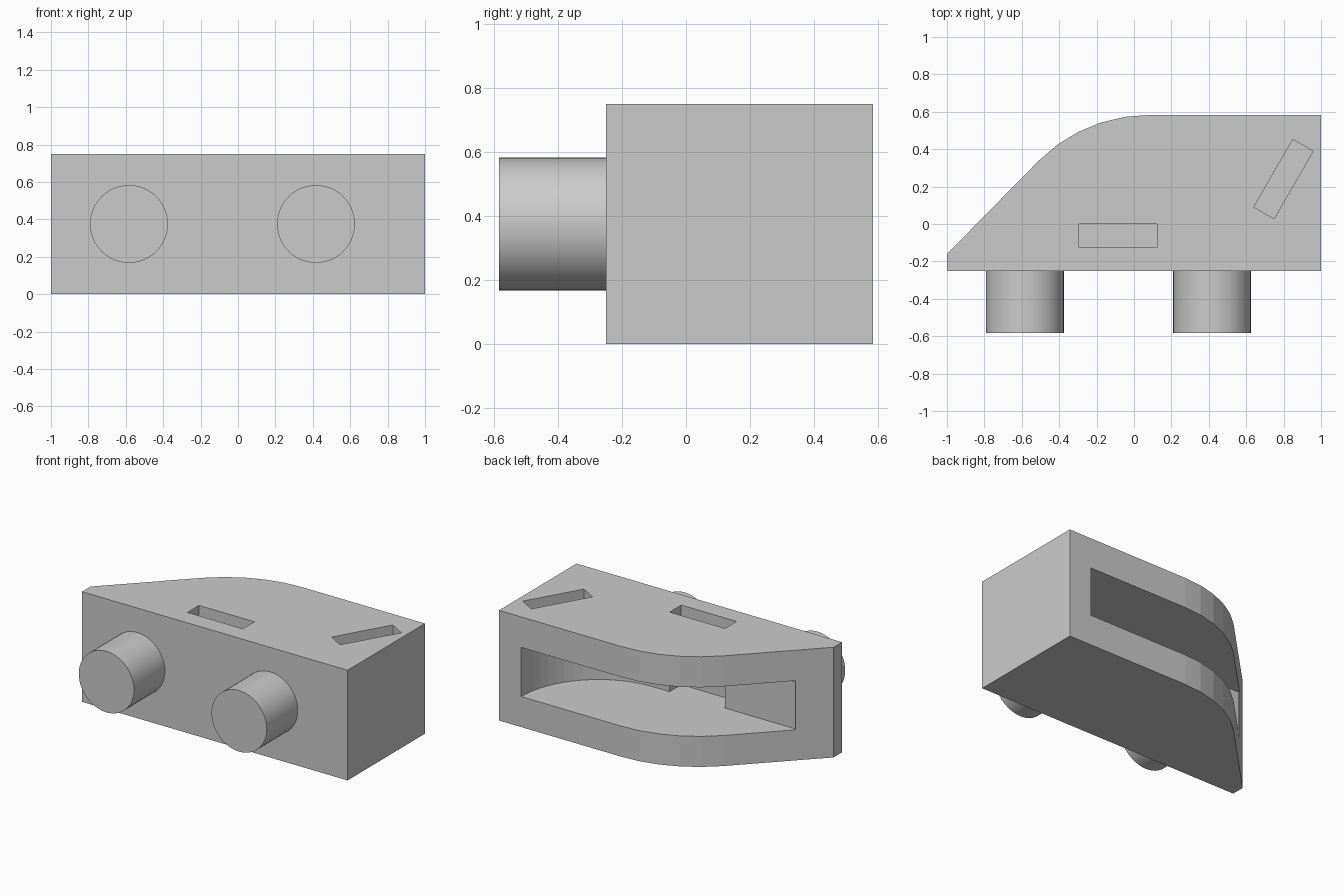
import bpy, bmesh, math
from mathutils import Vector

default = bpy.data.objects.get("Cube")
if default:
    bpy.data.objects.remove(default, do_unlink=True)

GREY = (0.6, 0.6, 0.6, 1.0)
mat = bpy.data.materials.new("plain grey")
mat.use_nodes = True
mat.diffuse_color = GREY
mat.node_tree.nodes["Principled BSDF"].inputs["Base Color"].default_value = GREY

HEIGHT = 0.75
FLOOR, CEILING = 0.208, 0.542      # slot limits
FRONT, BACK = -0.25, 0.583


def arc(cx, cy, radius, start, end, steps):
    """Points on an arc, angles in degrees."""
    angles = [math.radians(start + (end - start) * i / steps) for i in range(steps + 1)]
    return [(cx + radius * math.cos(a), cy + radius * math.sin(a)) for a in angles]


def prism(name, outline, bottom, top):
    """Extrude a plan outline upward."""
    bm = bmesh.new()
    base = bm.faces.new([bm.verts.new((x, y, bottom)) for x, y in outline])
    side = bmesh.ops.extrude_face_region(bm, geom=[base])["geom"]
    moved = [v for v in side if isinstance(v, bmesh.types.BMVert)]
    bmesh.ops.translate(bm, verts=moved, vec=(0, 0, top - bottom))
    bmesh.ops.recalc_face_normals(bm, faces=bm.faces)
    mesh = bpy.data.meshes.new(name)
    bm.to_mesh(mesh)
    bm.free()
    mesh.materials.append(mat)
    obj = bpy.data.objects.new(name, mesh)
    bpy.context.collection.objects.link(obj)
    return obj


def rectangle(cx, cy, length, width, degrees=0):
    """Corners of a turned rectangle in plan."""
    along = Vector((math.cos(math.radians(degrees)), math.sin(math.radians(degrees))))
    across = Vector((-along.y, along.x))
    return [tuple(Vector((cx, cy)) + along * length * s / 2 + across * width * t / 2)
            for s, t in ((-1, -1), (1, -1), (1, 1), (-1, 1))]


def cut(target, cutter):
    """Subtract the cutter and remove it."""
    cutter.hide_render = True
    mod = target.modifiers.new("cut", 'BOOLEAN')
    mod.operation = 'DIFFERENCE'
    mod.solver = 'EXACT'
    mod.object = cutter
    bpy.context.view_layer.objects.active = target
    bpy.ops.object.modifier_apply(modifier=mod.name)
    bpy.data.objects.remove(cutter, do_unlink=True)


# Body: block with one slanted, rounded back corner
body_outline = [(-1, FRONT), (1, FRONT), (1, BACK)]
body_outline += arc(0.08, FRONT, 0.833, 90, 135, 5) + [(-1, -0.16)]
body = prism("body", body_outline, 0, HEIGHT)

# Slot through the back, with a round inner corner
slot_outline = [(-0.833, 0.8), (-0.833, 0)] + arc(0.25, BACK, 0.583, -90, 0, 16) + [(0.833, 0.8)]
cut(body, prism("slot_cutter", slot_outline, FLOOR, CEILING))

# Two pockets from the top down to the slot floor
for centre, angle in (((-0.085, -0.0625), 0), ((0.799, 0.24), 60)):
    plan = rectangle(*centre, 0.417, 0.125, angle)
    cut(body, prism("pocket_cutter", plan, FLOOR, HEIGHT + 0.1))

# Two round pegs on the front
for name, x in (("right_peg", -0.583), ("left_peg", 0.417)):
    bpy.ops.mesh.primitive_cylinder_add(vertices=48, radius=0.208, depth=0.333,
                                        location=(x, -0.4165, HEIGHT / 2),
                                        rotation=(math.pi / 2, 0, 0))
    peg = bpy.context.object
    peg.name = name
    peg.data.materials.append(mat)
    bpy.ops.object.shade_smooth_by_angle(angle=math.radians(30))
